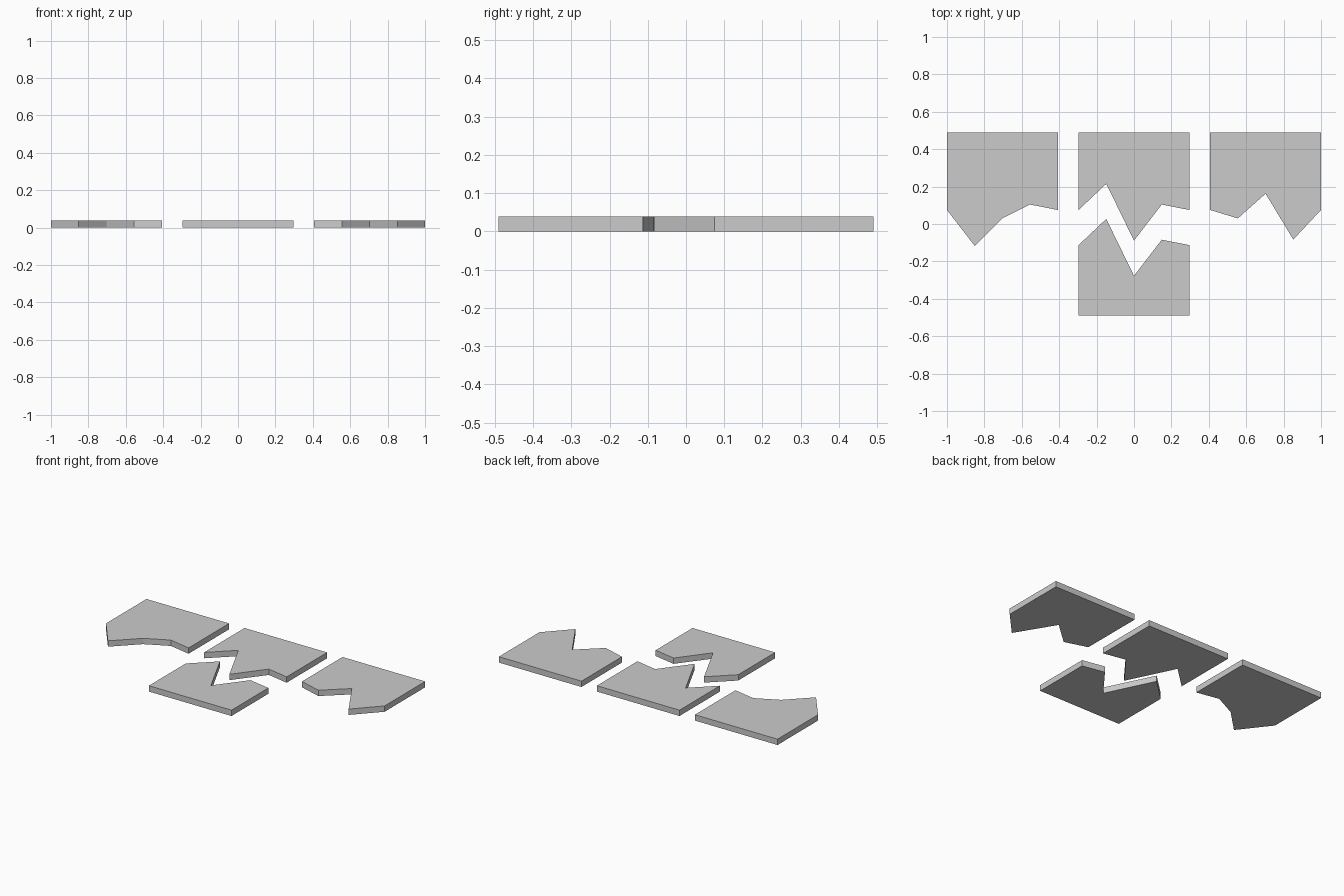
import bpy
import bmesh

if "Cube" in bpy.data.objects:
    bpy.data.objects.remove(bpy.data.objects["Cube"])

HALF, STEP, BACK, THICK = 0.2965, 0.7035, 0.49, 0.038


def plate(name, cx, edge, flat_y):
    """Slab with one straight edge at flat_y and a jagged edge opposite."""
    n = len(edge) - 1
    pts = [(cx - HALF + 2 * HALF * i / n, y) for i, y in enumerate(edge)]
    pts += [(cx + HALF, flat_y), (cx - HALF, flat_y)]
    bm = bmesh.new()
    face = bm.faces.new([bm.verts.new((x, y, 0)) for x, y in pts])
    ext = bmesh.ops.extrude_face_region(bm, geom=[face])
    verts = [g for g in ext["geom"] if isinstance(g, bmesh.types.BMVert)]
    bmesh.ops.translate(bm, verts=verts, vec=(0, 0, THICK))
    bmesh.ops.recalc_face_normals(bm, faces=bm.faces)
    mesh = bpy.data.meshes.new(name)
    bm.to_mesh(mesh)
    bm.free()
    obj = bpy.data.objects.new(name, mesh)
    bpy.context.collection.objects.link(obj)


# three upper pieces, each with its own jagged edge
left = [0.075, -0.117, 0.03, 0.104, 0.075]
middle = [0.075, 0.215, -0.089, 0.104, 0.075]
right = [0.075, 0.03, 0.162, -0.083, 0.075]
plate("left_piece", -STEP, left, BACK)
plate("middle_piece", 0, middle, BACK)
plate("right_piece", STEP, right, BACK)

# lower piece fits the middle one, pulled away by a gap
plate("matching_piece", 0, [y - 0.188 for y in middle], -BACK)
